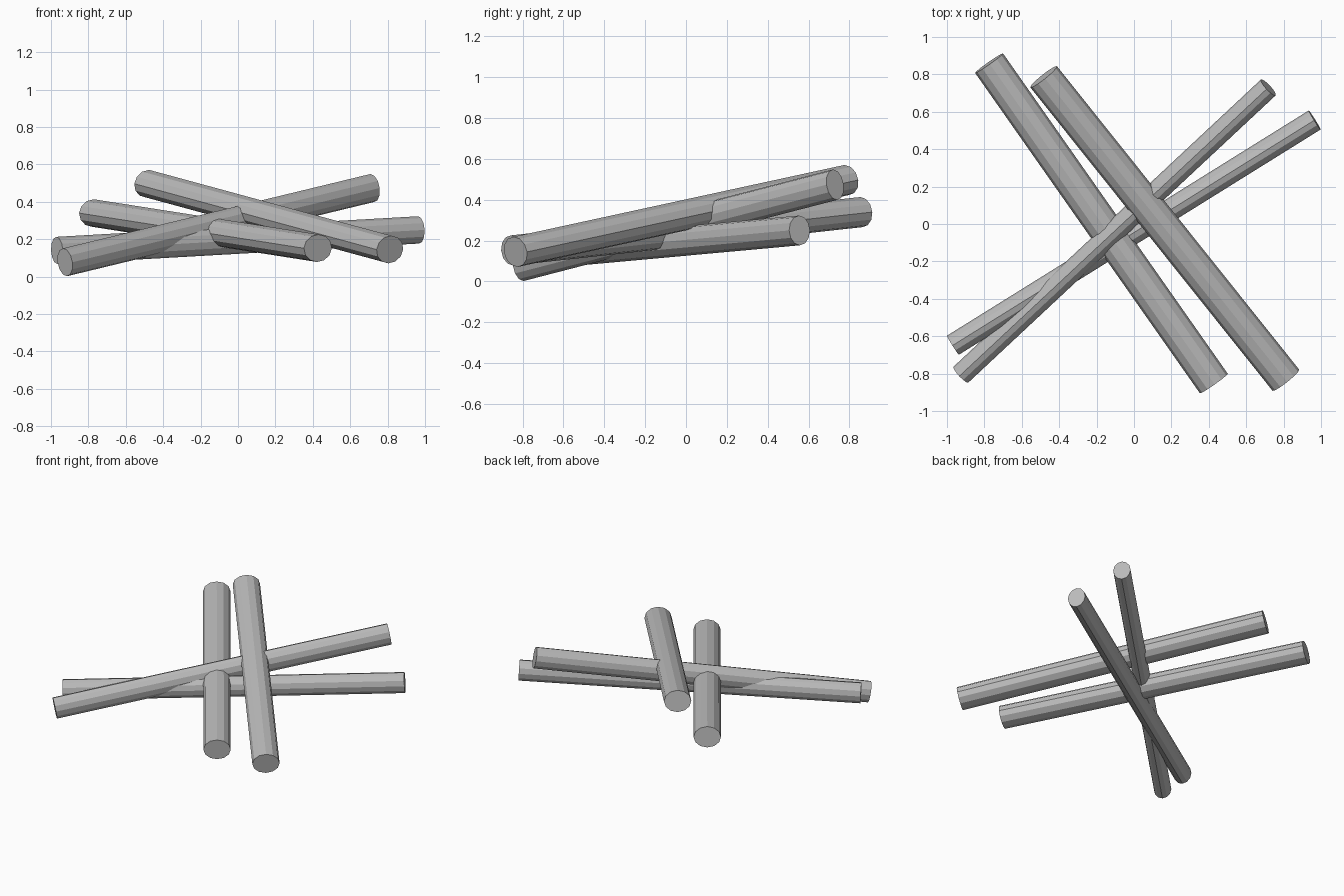
import bpy, bmesh
from mathutils import Vector, Matrix

if "Cube" in bpy.data.objects:
    bpy.data.objects.remove(bpy.data.objects["Cube"])

grey = bpy.data.materials.new("plain grey")
grey.diffuse_color = (0.5, 0.5, 0.5, 1.0)
grey.use_nodes = True
grey.node_tree.nodes["Principled BSDF"].inputs["Base Color"].default_value = grey.diffuse_color


def log(name, start, end, half_width, half_height, sides=12):
    """Straight log with an oval, faceted cross-section between two points."""
    start, end = Vector(start), Vector(end)
    axis = (end - start).normalized()
    side = Vector((0, 0, 1)).cross(axis).normalized()
    up = axis.cross(side)
    bm = bmesh.new()
    bmesh.ops.create_cone(bm, cap_ends=True, segments=sides,
                          radius1=1, radius2=1, depth=(end - start).length)
    frame = Matrix((side * half_width, up * half_height, axis)).transposed().to_4x4()
    bm.transform(Matrix.Translation((start + end) / 2) @ frame)
    bmesh.ops.recalc_face_normals(bm, faces=bm.faces)
    mesh = bpy.data.meshes.new(name)
    bm.to_mesh(mesh)
    bm.free()
    mesh.materials.append(grey)
    obj = bpy.data.objects.new(name, mesh)
    bpy.context.collection.objects.link(obj)
    return obj


# Wide, flattened logs
log("wide_log_low", (0.427, -0.853, 0.152), (-0.775, 0.86, 0.34), 0.091, 0.074)
log("wide_log_high", (0.812, -0.835, 0.145), (-0.483, 0.787, 0.497), 0.091, 0.075)

# Narrow, upright logs
log("narrow_log_high", (-0.925, -0.805, 0.077), (0.718, 0.73, 0.474), 0.058, 0.076)
log("narrow_log_low", (-0.968, -0.648, 0.14), (0.966, 0.556, 0.25), 0.060, 0.073)
